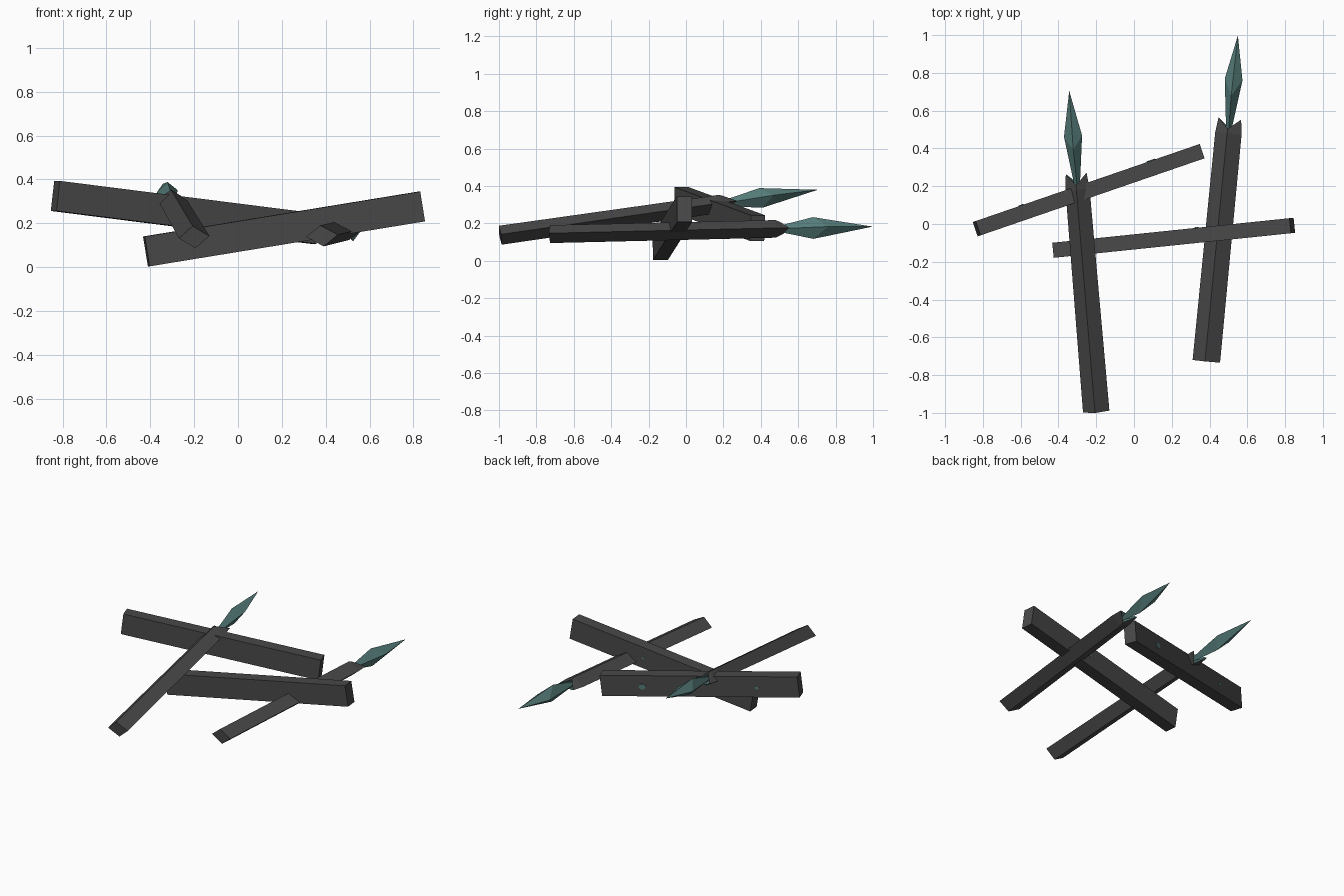
import bpy, bmesh, math
from mathutils import Vector

if "Cube" in bpy.data.objects:
    bpy.data.objects.remove(bpy.data.objects["Cube"])


def make_mat(name, rgb):
    m = bpy.data.materials.new(name)
    m.diffuse_color = (*rgb, 1)
    m.use_nodes = True
    m.node_tree.nodes["Principled BSDF"].inputs["Base Color"].default_value = m.diffuse_color
    return m


GREY = make_mat("charred wood", (0.066, 0.066, 0.066))
TEAL = make_mat("teal crystal", (0.09, 0.20, 0.19))
Z = Vector((0, 0, 1))


def finish(bm, name, mats):
    bmesh.ops.recalc_face_normals(bm, faces=bm.faces)
    me = bpy.data.meshes.new(name)
    bm.to_mesh(me)
    bm.free()
    for m in mats:
        me.materials.append(m)
    ob = bpy.data.objects.new(name, me)
    bpy.context.collection.objects.link(ob)
    return ob


def bridge(bm, r1, r2):
    n = len(r1)
    for i in range(n):
        j = (i + 1) % n
        bm.faces.new((r1[i], r1[j], r2[j], r2[i]))


def fan(bm, ring, tip, mat=0):
    for i in range(len(ring)):
        bm.faces.new((ring[i], ring[(i + 1) % len(ring)], tip)).material_index = mat


# Plain plank between two end centres, with small teal studs on its back face
def plank(name, a, b, w, h, studs):
    a, b = Vector(a), Vector(b)
    d = (b - a).normalized()
    side = Z.cross(d).normalized()
    up = d.cross(side)
    bm = bmesh.new()
    rings = [[bm.verts.new(p + side * (sx * w / 2) + up * (sz * h / 2))
              for sx, sz in ((-1, -1), (1, -1), (1, 1), (-1, 1))] for p in (a, b)]
    bridge(bm, *rings)
    for r in rings:
        bm.faces.new(r)
    finish(bm, name, [GREY])
    for k, (t, v, r) in enumerate(studs):
        bm = bmesh.new()
        c = a.lerp(b, t) + up * v + side * (w / 2)
        discs = [[bm.verts.new(c + side * o + d * (r * math.cos(i * math.pi / 3))
                               + up * (r * 0.8 * math.sin(i * math.pi / 3)))
                  for i in range(6)] for o in (-0.003, 0.004)]
        bridge(bm, *discs)
        for q in discs:
            bm.faces.new(q)
        finish(bm, f"{name}_stud_{k + 1}", [TEAL])


# Diamond-section shaft with a split end, holding a faceted crystal point
def spear(name, start, tip, w1, h1, w2, h2, y_neck, y_prong, y_top, y_side, ct, cs):
    start, tip = Vector(start), Vector(tip)
    d = (tip - start).normalized()
    right = d.cross(Z).normalized()
    up = right.cross(d)

    def at(y):
        return start.lerp(tip, (y - start.y) / (tip.y - start.y))

    def ring(bm, ys, w, yt, h, skew=0.1):
        out = []
        for i in range(4):
            s = 1 if i < 2 else -1
            if i % 2 == 0:
                p = at(ys) + (right * w + up * (h * skew)) * s
            else:
                p = at(yt) + (up * h - right * (w * skew)) * s
            out.append(bm.verts.new(p))
        return out

    # shaft
    bm = bmesh.new()
    r0 = ring(bm, start.y, w1, start.y, h1)
    r1 = ring(bm, y_neck, w2, y_neck, h2)
    r2 = ring(bm, y_prong, w2 * 0.86, y_neck + 0.025, h2 * 0.75)
    bm.faces.new(r0)
    bridge(bm, r0, r1)
    bridge(bm, r1, r2)
    fan(bm, r2, bm.verts.new(at(y_neck - 0.01)), 1)
    finish(bm, name + "_shaft", [GREY, TEAL])

    # crystal point
    bm = bmesh.new()
    base = ring(bm, y_neck, 0.012, y_neck, 0.012, 0)
    belly = ring(bm, y_side, cs, y_top, ct, 0.1)
    bm.faces.new(base)
    bridge(bm, base, belly)
    fan(bm, belly, bm.verts.new(tip))
    finish(bm, name + "_crystal", [TEAL])


plank("upper_plank", (-0.833, -0.025, 0.325), (0.353, 0.383, 0.175), 0.08, 0.138,
      [(0.79, -0.005, 0.024), (0.21, -0.005, 0.014)])
plank("lower_plank", (-0.418, -0.138, 0.072), (0.838, -0.008, 0.277), 0.08, 0.138,
      [(0.6, 0.0, 0.01)])
spear("left_spear", (-0.20, -0.993, 0.137), (-0.343, 0.705, 0.38),
      0.07, 0.051, 0.064, 0.048, 0.185, 0.268, 0.40, 0.465, 0.053, 0.048)
spear("right_spear", (0.383, -0.727, 0.143), (0.55, 0.998, 0.183),
      0.073, 0.048, 0.07, 0.047, 0.48, 0.558, 0.68, 0.765, 0.058, 0.047)
